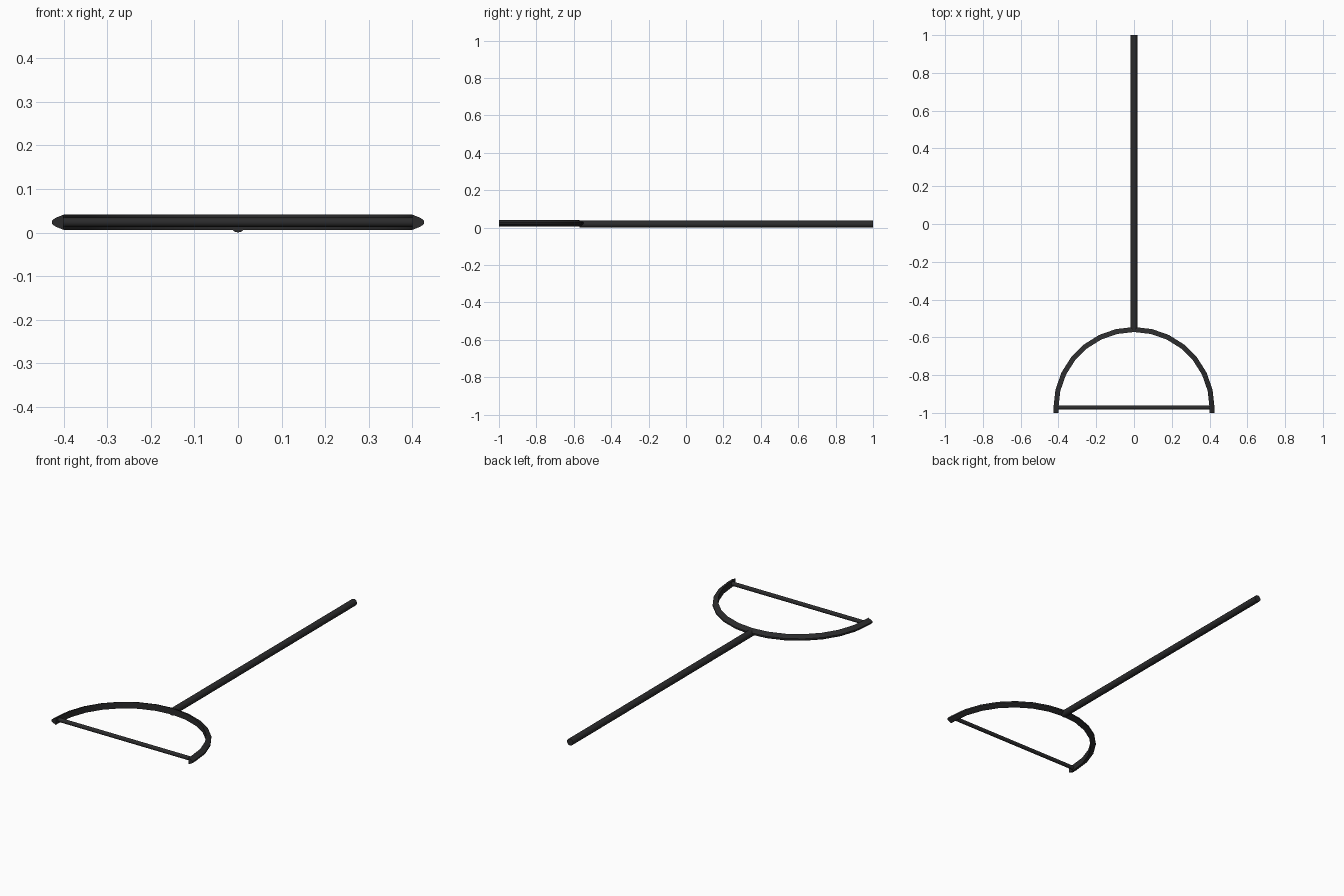
import bpy, bmesh, math
from mathutils import Matrix

if "Cube" in bpy.data.objects:
    bpy.data.objects.remove(bpy.data.objects["Cube"])

black = bpy.data.materials.new("matte black")
black.diffuse_color = (0.024, 0.024, 0.025, 1)
black.use_nodes = True
black.node_tree.nodes["Principled BSDF"].inputs["Base Color"].default_value = black.diffuse_color


def finish(name, bm, smooth_angle=40):
    bmesh.ops.recalc_face_normals(bm, faces=bm.faces)
    me = bpy.data.meshes.new(name)
    bm.to_mesh(me)
    bm.free()
    me.materials.append(black)
    ob = bpy.data.objects.new(name, me)
    bpy.context.collection.objects.link(ob)
    bpy.ops.object.select_all(action='DESELECT')
    ob.select_set(True)
    bpy.context.view_layer.objects.active = ob
    bpy.ops.object.shade_smooth_by_angle(angle=math.radians(smooth_angle))
    return ob


def rod(name, radius, length, center, turn, sides):
    bm = bmesh.new()
    bmesh.ops.create_cone(bm, cap_ends=True, segments=sides, radius1=radius,
                          radius2=radius, depth=length,
                          matrix=Matrix.Translation(center) @ turn)
    return finish(name, bm)


# handle along y, and thin cross bar along x
rod("handle", 0.0185, 1.57, (0, 0.215, 0.0185), Matrix.Rotation(math.pi / 2, 4, 'X'), 12)
rod("cross_bar", 0.011, 0.82, (0, -0.972, 0.0235), Matrix.Rotation(math.pi / 2, 4, 'Y'), 10)

# half-round hoop: flat inner face, rounded outer face, short straight ends
CY, R, STEPS = -0.972, 0.400, 14
profile = [(0, 0.041), (0.0185, 0.0335), (0.0265, 0.0275),
           (0.0265, 0.0195), (0.0185, 0.0135), (0, 0.006)]
stations = [(math.pi, -1.0 - CY)]
stations += [(math.pi * (1 - i / STEPS), 0) for i in range(STEPS + 1)]
stations += [(0, -1.0 - CY)]

bm = bmesh.new()
rings = []
for angle, shift in stations:
    rings.append([bm.verts.new(((R + d) * math.cos(angle),
                                CY + shift + (R + d) * math.sin(angle), z))
                  for d, z in profile])
n = len(profile)
for a, b in zip(rings, rings[1:]):
    for k in range(n):
        bm.faces.new((a[k], a[(k + 1) % n], b[(k + 1) % n], b[k]))
bm.faces.new(rings[0])
bm.faces.new(rings[-1])
finish("hoop", bm)
